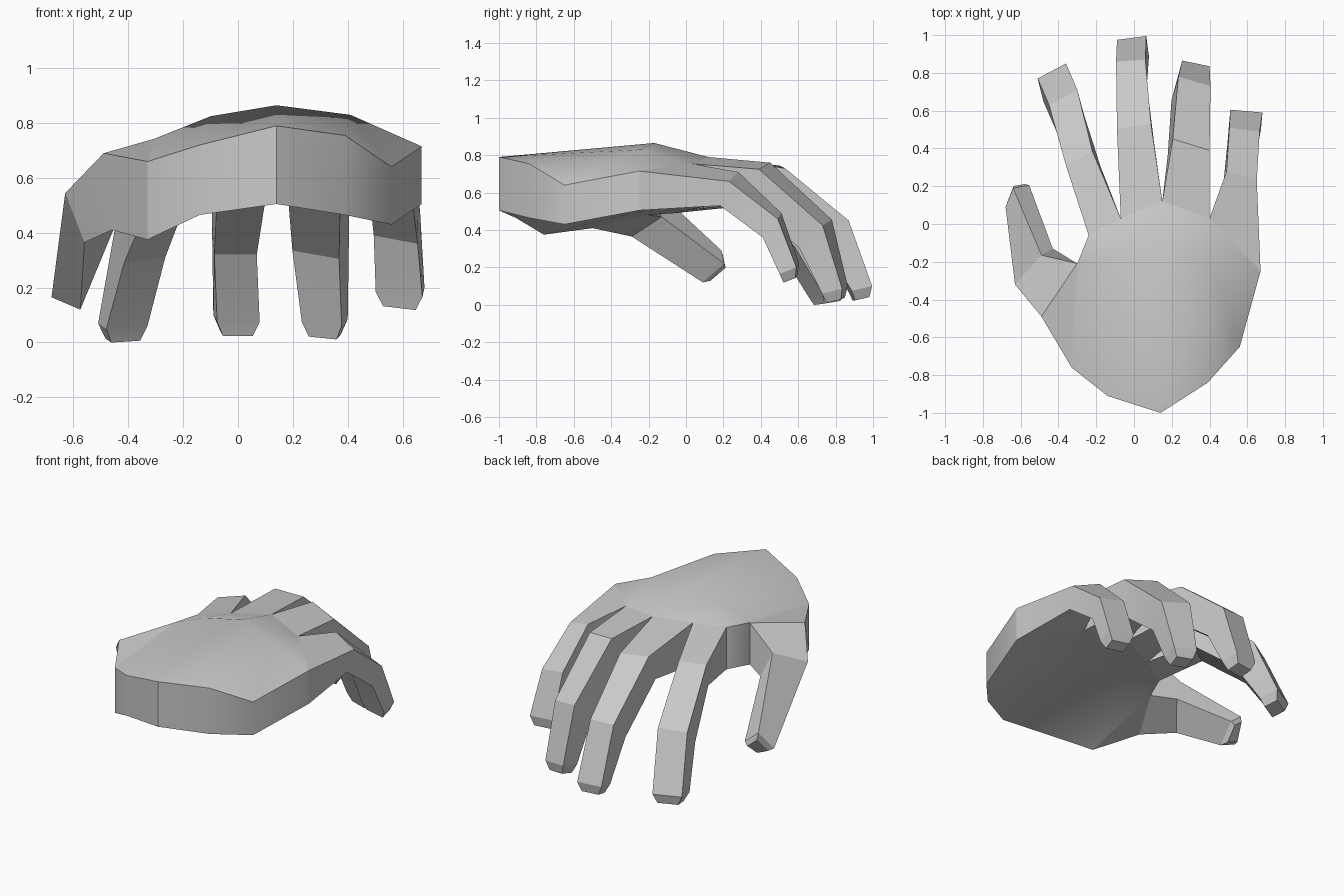
import bpy, bmesh, math
from mathutils import Vector

if "Cube" in bpy.data.objects:
    bpy.data.objects.remove(bpy.data.objects["Cube"])


def build(name, verts, faces, angle):
    bm = bmesh.new()
    vs = [bm.verts.new(v) for v in verts]
    for f in faces:
        bm.faces.new([vs[i] for i in f])
    bmesh.ops.remove_doubles(bm, verts=bm.verts, dist=0.0005)
    bmesh.ops.recalc_face_normals(bm, faces=bm.faces)
    me = bpy.data.meshes.new(name)
    bm.to_mesh(me)
    bm.free()
    ob = bpy.data.objects.new(name, me)
    bpy.context.collection.objects.link(ob)
    bpy.ops.object.select_all(action='DESELECT')
    ob.select_set(True)
    bpy.context.view_layer.objects.active = ob
    bpy.ops.object.shade_smooth_by_angle(angle=math.radians(angle))
    return ob


def loft(name, rows, tip_move):
    """Skin four-sided sections and close with a tapered tip."""
    rows = [[Vector(p) for p in r] for r in rows]
    c = sum(rows[-1], Vector()) / 4
    rows.append([c + (p - c) * 0.7 + Vector(tip_move) for p in rows[-1]])
    n = len(rows)
    faces = [(4 * r + i, 4 * r + (i + 1) % 4, 4 * r + 4 + (i + 1) % 4, 4 * r + 4 + i)
             for r in range(n - 1) for i in range(4)]
    faces += [(0, 1, 2, 3), tuple(range(4 * n - 4, 4 * n))]
    build(name, [p for r in rows for p in r], faces, 15)


def finger(name, base_drops, rows, twist=0.0):
    """Rows are back-of-finger left and right points, then underside setback and drop."""
    sections = []
    for i, (left, right, back, drop) in enumerate(rows):
        l, r = Vector(left), Vector(right)
        across = r - l
        across.z = 0
        across.normalize()
        off = Vector((across.y, -across.x, 0)) * back
        off += across * twist * (i > 1)
        dl, dr = base_drops if i == 0 else (drop, drop)
        sections.append([l, r, r + off - Vector((0, 0, dr)), l + off - Vector((0, 0, dl))])
    loft(name, sections, (0, 0.005, -0.055))


# Palm: rim (x, y, top z, bottom z, inner point index)
rim = [(0.14, -1.0, .79, .505, 0), (0.39, -.84, .755, .465, 1), (0.56, -.65, .64, .43, 1),
       (0.67, -.25, .715, .505, 1), (0.40, .03, .755, .545, 1), (0.15, .12, .79, .53, 0),
       (-.07, .03, .775, .51, 2), (-.24, -.06, .755, .49, 2), (-.30, -.21, .745, .48, 2),
       (-.33, -.76, .66, .375, 2), (-.14, -.91, .72, .465, 2)]
inner = [(0.14, -.17, .865, .53), (0.41, -.24, .83, .52), (-.10, -.20, .825, .51)]
n = len(rim)
verts = [(p[0], p[1], p[k]) for k in (2, 3) for p in rim]
verts += [(p[0], p[1], p[k]) for k in (2, 3) for p in inner]
faces = []
for i in range(n):
    j = (i + 1) % n
    a, b = rim[i][4], rim[j][4]
    faces.append((i, j, n + j, n + i))
    for level in (0, 1):
        o, c = level * n, 2 * n + level * 3
        faces.append((o + i, o + j, c + b) if a == b else (o + i, o + j, c + b, c + a))
build("palm", verts, faces, 42)

# Fingers
finger("index_finger", (.265, .265), [
    ((-.24, -.06, .755), (-.07, .03, .775), 0, 0),
    ((-.36, .31, .69), (-.22, .385, .71), .09, .17),
    ((-.45, .63, .41), (-.30, .71, .43), .13, .12),
    ((-.51, .77, .07), (-.36, .85, .08), .12, .02)], -.03)
finger("middle_finger", (.265, .26), [
    ((-.07, .03, .775), (.15, .12, .79), 0, 0),
    ((-.09, .50, .745), (.09, .53, .73), .09, .18),
    ((-.095, .86, .45), (.06, .87, .45), .13, .13),
    ((-.09, .975, .10), (.065, .995, .10), .11, .025)])
finger("ring_finger", (.26, .21), [
    ((.15, .12, .79), (.40, .03, .755), 0, 0),
    ((.205, .45, .76), (.40, .39, .725), .09, .18),
    ((.235, .78, .455), (.405, .73, .425), .13, .12),
    ((.255, .865, .10), (.40, .835, .085), .11, .025)])
finger("little_finger", (.21, .21), [
    ((.40, .03, .755), (.67, -.25, .715), 0, 0),
    ((.49, .28, .71), (.65, .23, .66), .05, .13),
    ((.505, .51, .49), (.665, .49, .46), .08, .10),
    ((.51, .605, .22), (.68, .59, .20), .09, .035)])

# Thumb: sections run outer top, inner top, inner bottom, outer bottom
loft("thumb", [
    [(-.33, -.76, .66), (-.30, -.21, .745), (-.30, -.21, .48), (-.33, -.76, .375)],
    [(-.49, -.49, .69), (-.301, -.209, .744), (-.301, -.209, .481), (-.46, -.50, .41)],
    [(-.63, -.32, .545), (-.49, -.165, .62), (-.43, -.13, .47), (-.56, -.29, .365)],
    [(-.68, .09, .165), (-.64, .19, .29), (-.555, .205, .22), (-.575, .09, .12)]],
    (-.005, .025, -.015))
